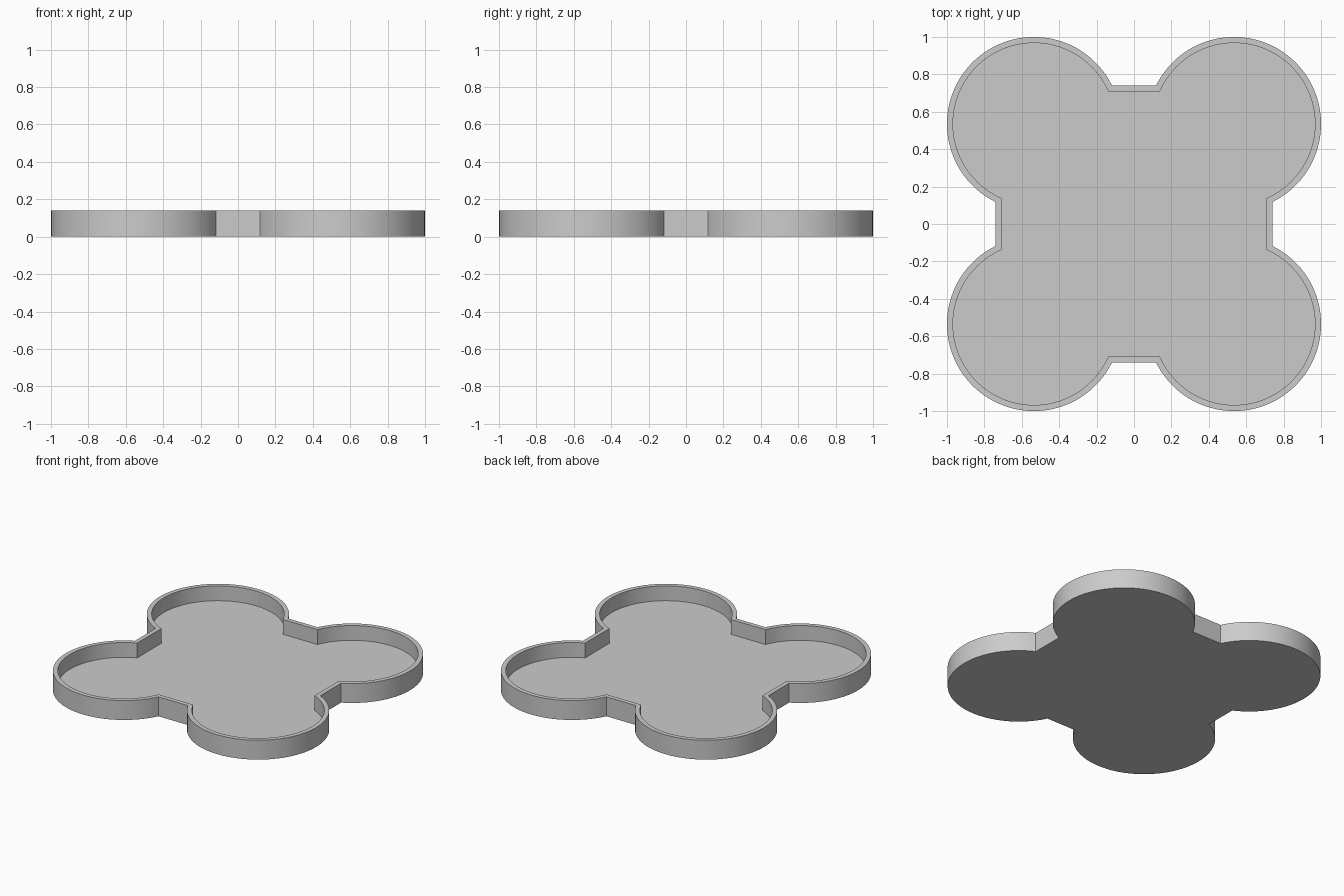
import bpy
import bmesh
from math import acos, cos, sin, pi, radians

cube = bpy.data.objects.get("Cube")
if cube:
    bpy.data.objects.remove(cube)

HEIGHT, FLOOR, WALL = 0.14, 0.033, 0.032
CENTRE, RADIUS, WAIST = 0.535, 0.465, 0.74
STEPS = 64


def outline(bm, inset, z):
    """Ring of four round lobes joined by short straight sides."""
    r, edge = RADIUS - inset, WAIST - inset
    start = -acos((edge - CENTRE) / r)
    sweep = pi / 2 - 2 * start
    ring = []
    for quarter in range(4):
        turn = quarter * pi / 2
        for i in range(STEPS + 1):
            a = start + sweep * i / STEPS
            x, y = CENTRE + r * cos(a), CENTRE + r * sin(a)
            ring.append(bm.verts.new((x * cos(turn) - y * sin(turn),
                                      x * sin(turn) + y * cos(turn), z)))
    return ring


def bridge(bm, lower, upper):
    n = len(lower)
    for i in range(n):
        j = (i + 1) % n
        bm.faces.new((lower[i], lower[j], upper[j], upper[i]))


# Tray: underside, outer wall, rim, inner wall, floor
bm = bmesh.new()
rings = [outline(bm, 0, 0), outline(bm, 0, HEIGHT),
         outline(bm, WALL, HEIGHT), outline(bm, WALL, FLOOR)]
bm.faces.new(rings[0][::-1])
for lower, upper in zip(rings, rings[1:]):
    bridge(bm, lower, upper)
bm.faces.new(rings[-1])
mesh = bpy.data.meshes.new("four_lobed_tray")
bm.to_mesh(mesh)
bm.free()
tray = bpy.data.objects.new("four_lobed_tray", mesh)
bpy.context.collection.objects.link(tray)

# Plain grey material
grey = bpy.data.materials.new("light_grey")
grey.use_nodes = True
colour = (0.6, 0.6, 0.6, 1)
grey.diffuse_color = colour
grey.node_tree.nodes["Principled BSDF"].inputs["Base Color"].default_value = colour
mesh.materials.append(grey)

# Smooth round walls with crisp corners
bpy.ops.object.select_all(action="DESELECT")
tray.select_set(True)
bpy.context.view_layer.objects.active = tray
bpy.ops.object.shade_smooth_by_angle(angle=radians(25))
